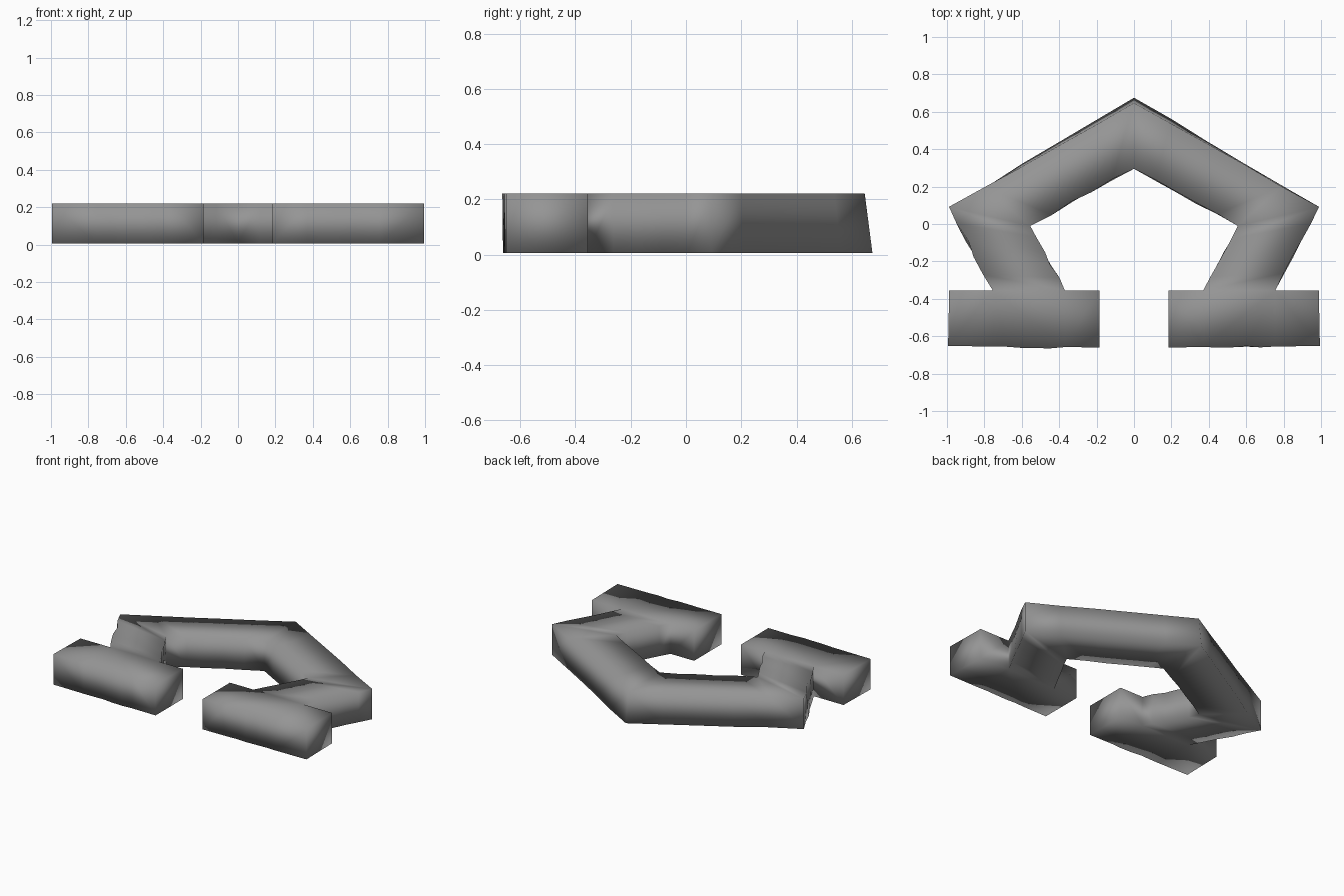
import bpy
import bmesh
import random

if "Cube" in bpy.data.objects:
    bpy.data.objects.remove(bpy.data.objects["Cube"])

random.seed(4)
Z0, Z1 = 0.005, 0.22

# Right half of the plan: roof corner, leg and foot
P = dict(A=(0, .675), J=(0, .295), I=(.555, -.01), B=(.989, .092),
         H=(.37, -.355), C=(.755, -.355), G=(.185, -.355), D=(.988, -.355),
         F=(.185, -.66), E=(.994, -.652), h=(.37, -.658), c=(.755, -.655))
QUADS = ["AJIB", "BIHC", "GFhH", "HhcC", "CcED"]

# Flat layout, both sides welded on the centre line
bm = bmesh.new()
for side in (1, -1):
    v = {k: bm.verts.new((side * x, y, Z0)) for k, (x, y) in P.items()}
    for q in QUADS:
        bm.faces.new([v[k] for k in q])
bmesh.ops.remove_doubles(bm, verts=bm.verts, dist=0.001)

# Lengthwise cuts on the roof arms, legs and feet
long_edges = [e for e in bm.edges if e.is_boundary and e.calc_length() > 0.35]
bmesh.ops.subdivide_edges(bm, edges=long_edges, cuts=4, use_grid_fill=True)

# Thickness
res = bmesh.ops.extrude_face_region(bm, geom=bm.faces[:])
top = [g for g in res["geom"] if isinstance(g, bmesh.types.BMVert)]
bmesh.ops.translate(bm, verts=top, vec=(0, 0, Z1 - Z0))

# Slight lean at the apex and worn edges, rougher on the left
for vert in bm.verts:
    x, y, z = vert.co
    if z > 0.1 and y > 0.1 and y > 0.5 - 0.5 * abs(x):
        vert.co.y -= 0.028 * max(0, 1 - abs(x))
    if not any(abs(abs(x) - a) < .01 and abs(y - b) < .04 for a, b in P.values()):
        wear = 0.009 if x < 0 else 0.004
        vert.co.x += random.uniform(-wear, wear)
        vert.co.y += random.uniform(-wear, wear)

bmesh.ops.recalc_face_normals(bm, faces=bm.faces)
for f in bm.faces:
    f.smooth = True

mesh = bpy.data.meshes.new("stone_arch")
bm.to_mesh(mesh)
bm.free()
obj = bpy.data.objects.new("stone_arch", mesh)
bpy.context.collection.objects.link(obj)

# Dark grey stone
mat = bpy.data.materials.new("dark_grey")
mat.diffuse_color = (0.3, 0.3, 0.3, 1)
mat.use_nodes = True
mat.node_tree.nodes["Principled BSDF"].inputs["Base Color"].default_value = mat.diffuse_color
mesh.materials.append(mat)
